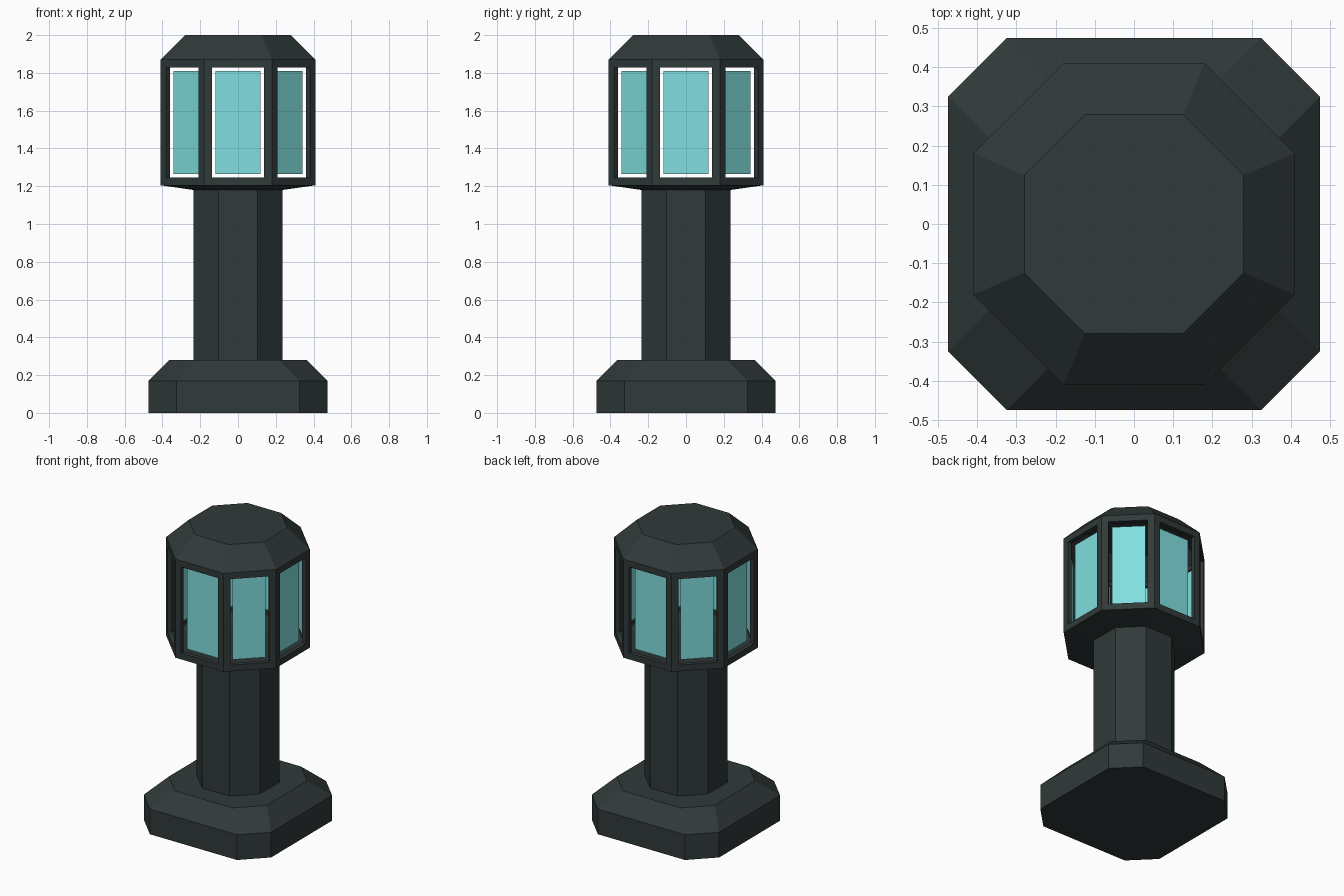
import bpy
import bmesh

cube = bpy.data.objects.get("Cube")
if cube:
    bpy.data.objects.remove(cube)


def material(name, color):
    mat = bpy.data.materials.new(name)
    mat.use_nodes = True
    mat.diffuse_color = color
    mat.node_tree.nodes["Principled BSDF"].inputs["Base Color"].default_value = color
    return mat


dark_metal = material("dark metal", (0.03, 0.041, 0.041, 1))
teal_glass = material("teal glass", (0.22, 0.74, 0.74, 1))


def octagon(a, b):
    """Eight-sided outline with reach a and flat half-width b."""
    return [(a, -b), (a, b), (b, a), (-b, a), (-a, b), (-a, -b), (-b, -a), (b, -a)]


def loft(levels):
    """Capped eight-sided solid from (height, reach, flat half-width) levels."""
    bm = bmesh.new()
    rings = [[bm.verts.new((x, y, z)) for x, y in octagon(a, b)] for z, a, b in levels]
    for low, high in zip(rings, rings[1:]):
        for i in range(8):
            j = (i + 1) % 8
            bm.faces.new((low[i], low[j], high[j], high[i]))
    bm.faces.new(rings[0][::-1])
    bm.faces.new(rings[-1])
    bm.normal_update()
    return bm


def finish(bm, name, mat):
    mesh = bpy.data.meshes.new(name)
    bm.to_mesh(mesh)
    bm.free()
    mesh.materials.append(mat)
    obj = bpy.data.objects.new(name, mesh)
    bpy.context.collection.objects.link(obj)
    return obj


def wall_faces(bm):
    return [f for f in bm.faces if abs(f.normal.z) < 0.01]


HEAD = [(1.18, 0.235, 0.105), (1.205, 0.41, 0.18), (1.87, 0.41, 0.18), (2.0, 0.28, 0.125)]
FRAME = 0.06

# Chamfered base and column
finish(loft([(0, 0.475, 0.325), (0.17, 0.475, 0.325), (0.28, 0.365, 0.215)]),
       "base", dark_metal)
finish(loft([(0.28, 0.236, 0.103), (1.19, 0.236, 0.103)]), "column", dark_metal)

# Lamp head: hollow shell with an opening in each wall
bm = loft(HEAD)
panes = wall_faces(bm)
bmesh.ops.inset_individual(bm, faces=panes, thickness=FRAME)
bmesh.ops.delete(bm, geom=panes, context="FACES")
head = finish(bm, "lamp_head", dark_metal)
shell = head.modifiers.new("wall thickness", "SOLIDIFY")
shell.thickness = 0.028
shell.offset = -1
shell.use_even_offset = True

# Glass panels set just behind the openings, with a narrow gap around each
bm = loft(HEAD)
panes = wall_faces(bm)
bmesh.ops.inset_individual(bm, faces=panes, thickness=FRAME + 0.025)
others = [f for f in bm.faces if f not in panes]
bmesh.ops.delete(bm, geom=others, context="FACES")
for pane in panes:
    bmesh.ops.translate(bm, verts=pane.verts[:], vec=pane.normal * -0.038)
finish(bm, "window_glass", teal_glass)
